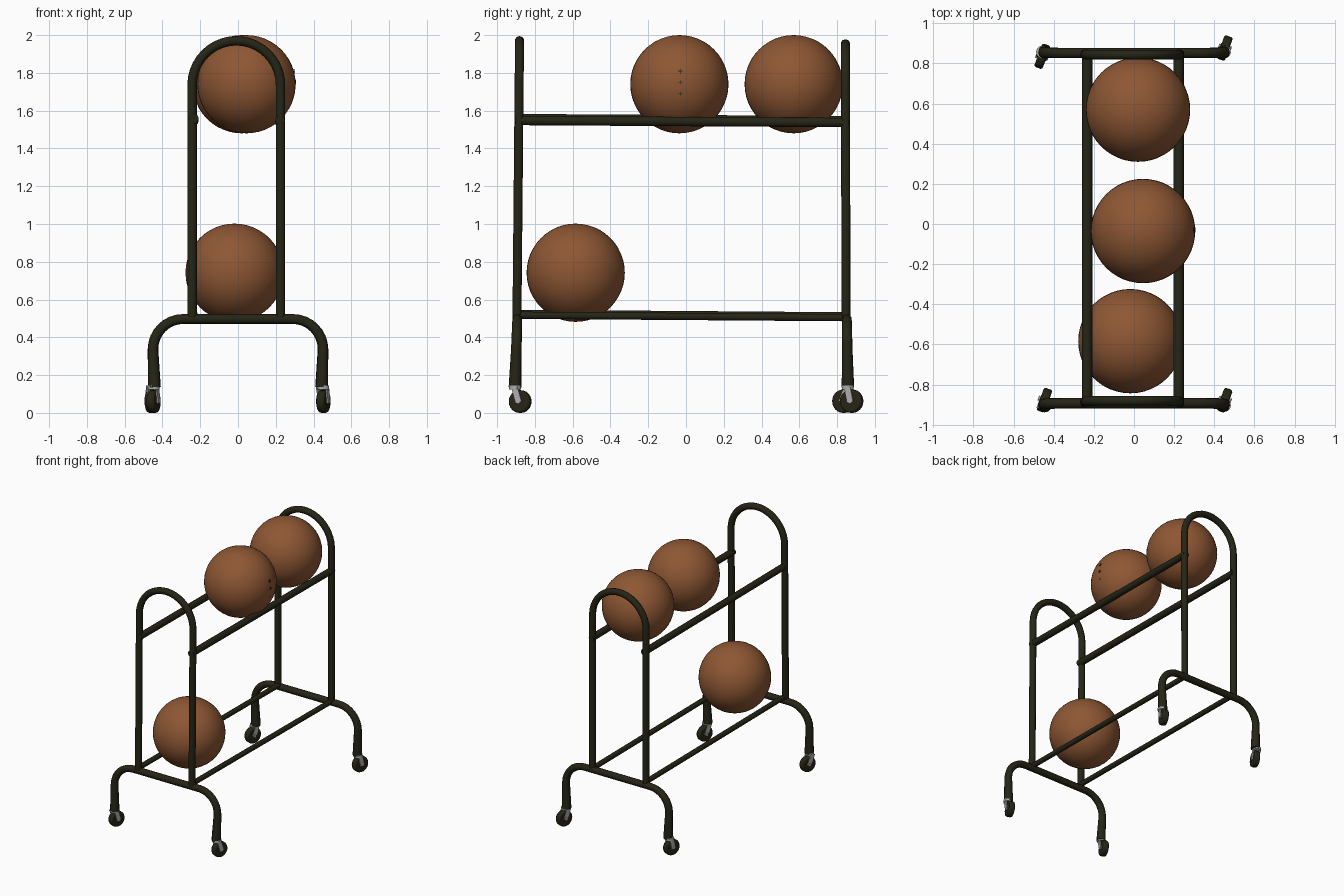
import bpy, math
from mathutils import Vector, Matrix

if "Cube" in bpy.data.objects:
    bpy.data.objects.remove(bpy.data.objects["Cube"])


def material(name, rgb):
    m = bpy.data.materials.new(name)
    m.diffuse_color = (*rgb, 1)
    m.use_nodes = True
    m.node_tree.nodes["Principled BSDF"].inputs["Base Color"].default_value = m.diffuse_color
    return m


FRAME = material("dark olive paint", (0.018, 0.018, 0.008))
BALL = material("orange brown rubber", (0.27, 0.095, 0.034))
METAL = material("grey metal", (0.42, 0.42, 0.42))


def finish(name, mat, angle=40):
    o = bpy.context.object
    o.name = name
    o.data.materials.clear()
    o.data.materials.append(mat)
    bpy.ops.object.shade_smooth_by_angle(angle=math.radians(angle))
    return o


def tube(name, pts, r, mat=FRAME, radii=None):
    """Round tube swept along a path, converted to a mesh."""
    cu = bpy.data.curves.new(name, 'CURVE')
    cu.dimensions = '3D'
    cu.bevel_depth = r
    cu.bevel_resolution = 3
    cu.use_fill_caps = True
    sp = cu.splines.new('POLY')
    sp.points.add(len(pts) - 1)
    for i, p in enumerate(pts):
        sp.points[i].co = (*p, 1)
        sp.points[i].radius = radii[i] if radii else 1
    o = bpy.data.objects.new(name, cu)
    bpy.context.collection.objects.link(o)
    bpy.ops.object.select_all(action='DESELECT')
    o.select_set(True)
    bpy.context.view_layer.objects.active = o
    bpy.ops.object.convert(target='MESH')
    return finish(name, mat)


def end_arch(name, y_low, y_high, top):
    # two posts joined by a semicircle
    xc, r, rt = -0.009, 0.234, 0.025
    zc = top - rt - r
    pts = [(xc - r, 0.5)]
    pts += [(xc - r * math.cos(math.pi * i / 20), zc + r * math.sin(math.pi * i / 20))
            for i in range(21)]
    pts += [(xc + r, 0.5)]
    k = (y_high - y_low) / (top - 0.5)
    tube(name, [(x, y_low + k * (z - 0.5), z) for x, z in pts], rt)


def leg_frame(name, y_bar, y_foot):
    # crossbar bending down into two flared legs
    xb, zb, r = 0.45, 0.497, 0.16
    half = [(0, zb, 1)]
    for i in range(9):
        a = math.pi / 2 * i / 8
        half.append((xb - r + r * math.sin(a), zb - r + r * math.cos(a), 1 + 0.08 * i / 8))
    half.append((0.443, 0.135, 1.32))
    prof = [(-x, z, s) for x, z, s in reversed(half)] + half[1:]
    pts = [(x, y_bar + (y_foot - y_bar) * (zb - z) / (zb - 0.135), z) for x, z, s in prof]
    tube(name, pts, 0.026, radii=[s for x, z, s in prof])


def caster(name, x, y, foot_y, r):
    # swivelled wheel, side plates, axle and stem
    yaw = math.radians(-20)
    turn = Matrix.Rotation(yaw, 4, 'Z')
    c = Vector((x, y, r))
    bpy.ops.mesh.primitive_cylinder_add(vertices=24, radius=r, depth=0.044, location=c,
                                        rotation=(math.pi / 2, 0, yaw + math.pi / 2))
    w = finish(name + "_wheel", FRAME)
    b = w.modifiers.new("rounded rim", 'BEVEL')
    b.width, b.segments, b.limit_method = 0.01, 2, 'ANGLE'
    for s, side in ((-1, "left"), (1, "right")):
        p = c + turn @ Vector((s * 0.025, 0, 0))
        q = Vector((p.x, foot_y + (p.y - y) * 0.3, 0.132))
        d = q - p
        bpy.ops.mesh.primitive_cube_add(size=1, location=(p + q) / 2)
        o = finish(name + "_fork_" + side, METAL)
        o.scale = (0.008, 0.034, d.length + 0.012)
        tilt = math.atan2(p.y - q.y, q.z - p.z)
        o.rotation_euler = (tilt, 0, yaw)
    bpy.ops.mesh.primitive_cylinder_add(vertices=12, radius=0.012, depth=0.064, location=c,
                                        rotation=(math.pi / 2, 0, yaw + math.pi / 2))
    finish(name + "_axle", METAL)
    bpy.ops.mesh.primitive_cylinder_add(vertices=20, radius=0.031, depth=0.02,
                                        location=(x, foot_y, 0.135))
    finish(name + "_stem", METAL)


# end frames
end_arch("front_arch", -0.895, -0.881, 1.995)
end_arch("back_arch", 0.847, 0.844, 1.978)
leg_frame("front_legs", -0.893, -0.905)
leg_frame("back_legs", 0.852, 0.857)

# ball rails
for x, side, dz in ((-0.234, "left", 0.006), (0.222, "right", -0.004)):
    tube("upper_rail_" + side, [(x, -0.905, 1.552 + dz), (x, 0.86, 1.541 + dz)], 0.026)
    tube("lower_rail_" + side, [(x, -0.89, 0.521 + dz), (x, 0.845, 0.508 + dz)], 0.02)

# casters
for x, side in ((-0.447, "left"), (0.452, "right")):
    caster("front_caster_" + side, x, -0.878, -0.905, 0.06)
caster("back_caster_left", -0.457, 0.836, 0.857, 0.062)
caster("back_caster_right", 0.452, 0.877, 0.857, 0.062)

# balls
R = 0.26
balls = {"back_ball": (0.02, 0.57, 1.74), "middle_ball": (0.045, -0.035, 1.74),
         "lower_ball": (-0.018, -0.584, 0.742)}
for name, loc in balls.items():
    bpy.ops.mesh.primitive_uv_sphere_add(segments=48, ring_count=24, radius=R, location=loc)
    finish(name, BALL, 60)

# tiny cross marks on the side of the middle ball
bx, by, bz = balls["middle_ball"]
for i, dz in enumerate((-0.06, 0, 0.06)):
    for j, (w, h) in enumerate(((0.024, 0.004), (0.004, 0.024))):
        px = bx + math.sqrt(R * R - dz * dz)
        bpy.ops.mesh.primitive_cube_add(size=1, location=(px, by + 0.005, bz + 0.01 + dz))
        o = finish(f"ball_mark_{i}_{j}", FRAME)
        o.scale = (0.004, w, h)
        o.rotation_euler = (0, -math.asin(dz / R), 0)
